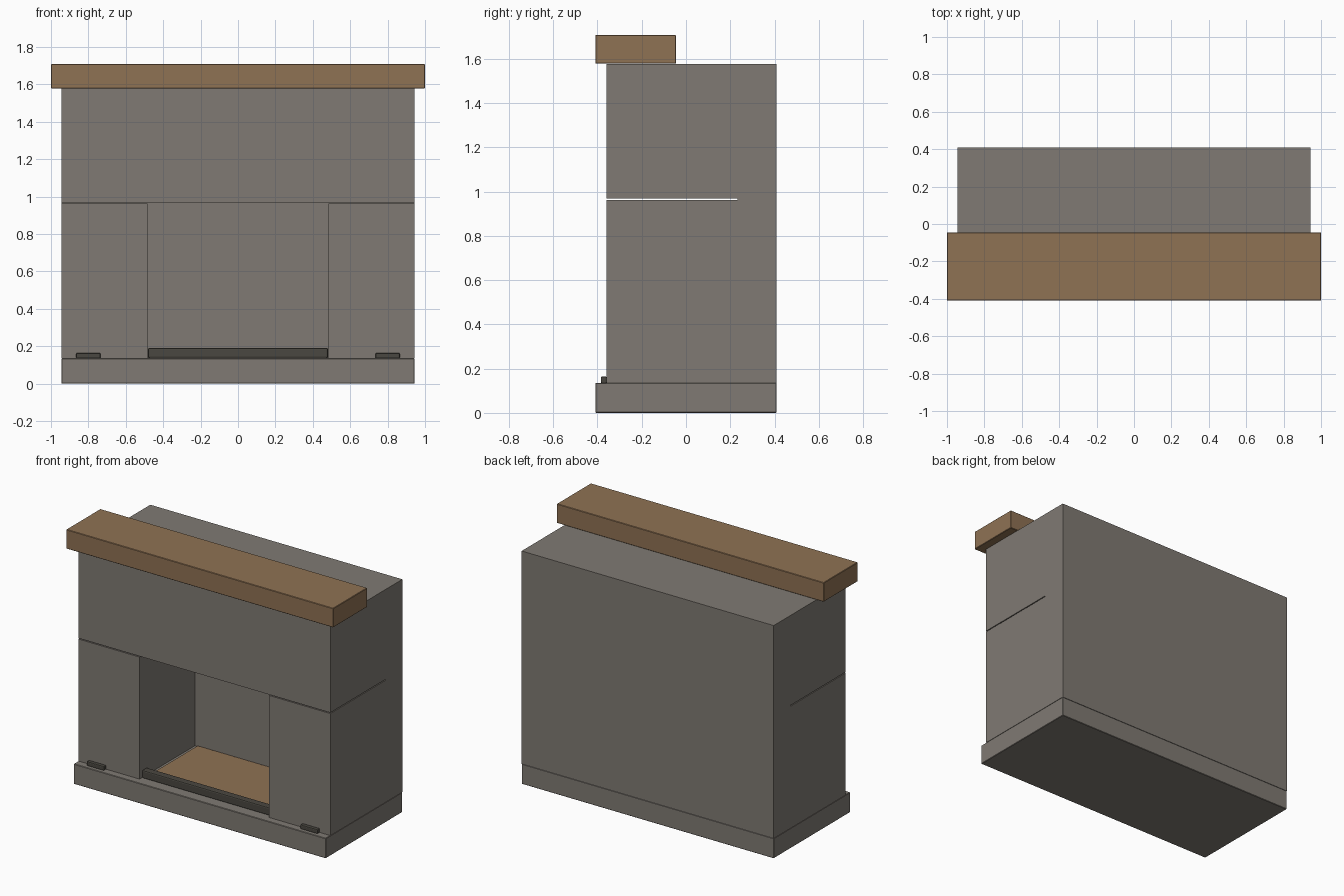
import bpy, bmesh

if "Cube" in bpy.data.objects:
    bpy.data.objects.remove(bpy.data.objects["Cube"])


def material(name, color):
    m = bpy.data.materials.new(name)
    m.diffuse_color = (*color, 1)
    m.use_nodes = True
    m.node_tree.nodes["Principled BSDF"].inputs["Base Color"].default_value = m.diffuse_color
    return m


STONE = material("grey_stone", (0.215, 0.195, 0.172))
WOOD = material("brown_wood", (0.275, 0.168, 0.088))
IRON = material("dark_iron", (0.068, 0.063, 0.052))


def finish(name, bm, mat, bevel=0, segments=1):
    bmesh.ops.recalc_face_normals(bm, faces=bm.faces)
    mesh = bpy.data.meshes.new(name)
    bm.to_mesh(mesh)
    bm.free()
    ob = bpy.data.objects.new(name, mesh)
    bpy.context.collection.objects.link(ob)
    mesh.materials.append(mat)
    if bevel:
        mod = ob.modifiers.new("soft_edges", 'BEVEL')
        mod.width, mod.segments = bevel, segments
    return ob


def prism(name, profile, y0, y1, mat, bevel=0, segments=1):
    """Extrude an (x, z) outline from y0 to y1."""
    bm = bmesh.new()
    face = bm.faces.new([bm.verts.new((x, y0, z)) for x, z in profile])
    ext = bmesh.ops.extrude_face_region(bm, geom=[face])["geom"]
    verts = [v for v in ext if isinstance(v, bmesh.types.BMVert)]
    bmesh.ops.translate(bm, verts=verts, vec=(0, y1 - y0, 0))
    return finish(name, bm, mat, bevel, segments)


def box(name, x0, x1, y0, y1, z0, z1, mat, bevel=0, segments=1):
    outline = [(x0, z0), (x1, z0), (x1, z1), (x0, z1)]
    return prism(name, outline, y0, y1, mat, bevel, segments)


# Stone slab, wooden mantel shelf and hearth floor
box("base_slab", -0.944, 0.944, -0.41, 0.41, 0, 0.136, STONE, 0.003)
box("mantel_shelf", -1, 1, -0.41, -0.045, 1.578, 1.708, WOOD, 0.003)
box("hearth_floor", -0.46, 0.46, -0.30, 0.225, 0.13, 0.145, WOOD)

# Chimney body, with the firebox and the joint above the piers cut out
body = box("chimney_body", -0.944, 0.944, -0.36, 0.41, 0.136, 1.577, STONE)
half = [(0.485, 0.10), (0.485, 0.962), (1.1, 0.962), (1.1, 0.968)]
outline = half + [(-x, z) for x, z in reversed(half)]
cutter = prism("opening_cutter", outline, -0.5, 0.232, STONE)
cutter.hide_render = True
cutter.hide_viewport = True
cut = body.modifiers.new("opening", 'BOOLEAN')
cut.operation, cut.solver, cut.object = 'DIFFERENCE', 'EXACT', cutter

# Iron fender bar across the opening and small plates at the piers
box("fender_bar", -0.482, 0.482, -0.34, -0.29, 0.136, 0.19, IRON, 0.008, 2)
for side, name in ((-1, "left_foot_plate"), (1, "right_foot_plate")):
    c = side * 0.80
    box(name, c - 0.065, c + 0.065, -0.385, -0.358, 0.134, 0.164, IRON, 0.006, 2)
